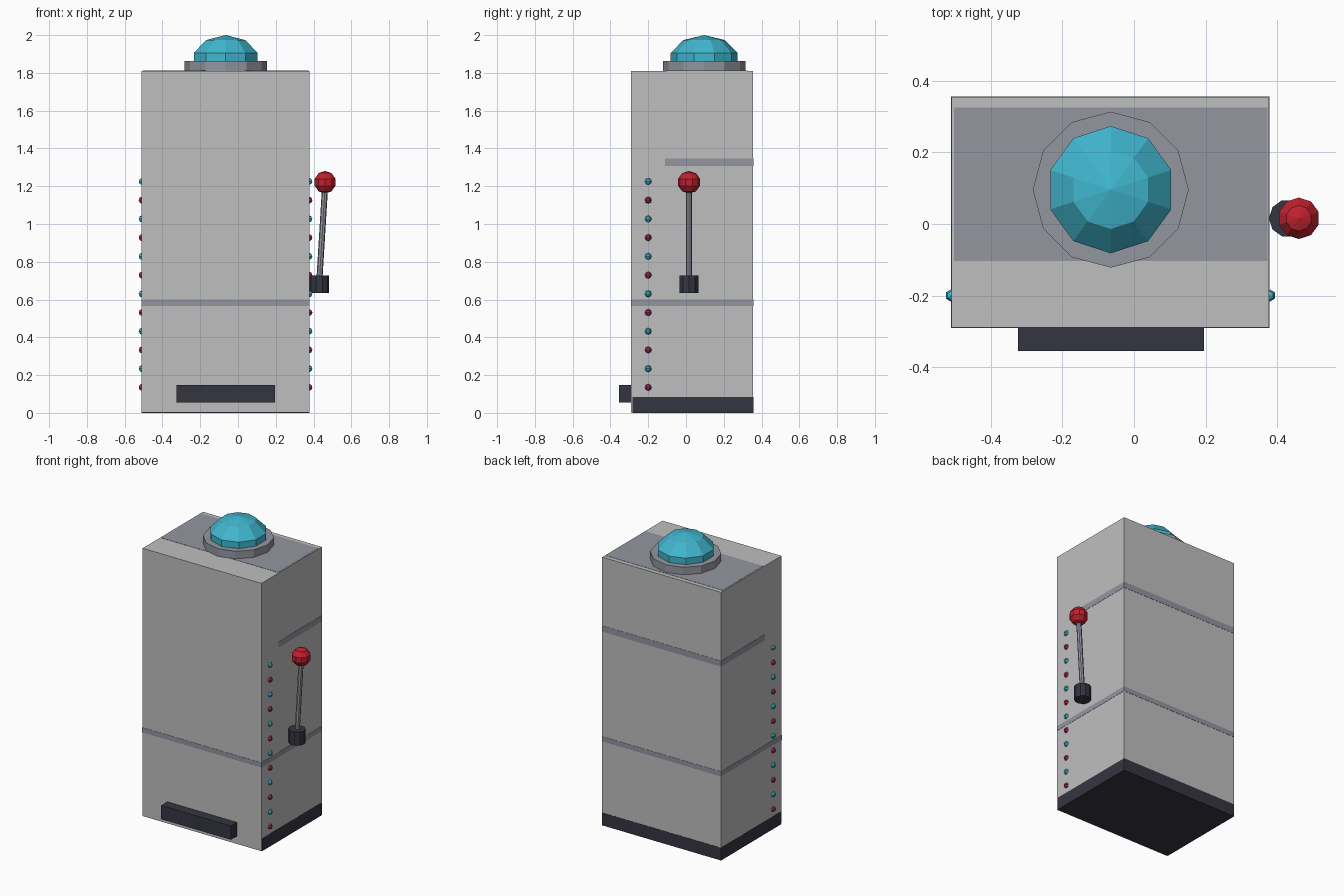
import bpy, math
from mathutils import Vector

if "Cube" in bpy.data.objects:
    bpy.data.objects.remove(bpy.data.objects["Cube"])


def srgb(r, g, b):
    lin = [(c / 255 / 12.92) if c < 10 else ((c / 255 + 0.055) / 1.055) ** 2.4 for c in (r, g, b)]
    return (*lin, 1)


def material(name, *rgb):
    m = bpy.data.materials.new(name)
    m.diffuse_color = srgb(*rgb)
    m.use_nodes = True
    m.node_tree.nodes["Principled BSDF"].inputs["Base Color"].default_value = m.diffuse_color
    return m


LIGHT = material("light_grey", 191, 191, 191)
STEEL = material("steel_grey", 147, 150, 160)
DARK = material("dark_slate", 53, 53, 66)
TEAL = material("teal", 64, 182, 206)
RED = material("red", 192, 32, 46)
MAGENTA = material("magenta", 165, 45, 88)


def finish(name, mat):
    ob = bpy.context.object
    ob.name = name
    ob.data.materials.append(mat)
    return ob


def box(name, mat, x0, x1, y0, y1, z0, z1):
    bpy.ops.mesh.primitive_cube_add(size=1, location=((x0 + x1) / 2, (y0 + y1) / 2, (z0 + z1) / 2))
    bpy.context.object.scale = (x1 - x0, y1 - y0, z1 - z0)
    return finish(name, mat)


def rod(name, mat, a, b, radius, sides, turn=0):
    a, b = Vector(a), Vector(b)
    d = b - a
    bpy.ops.mesh.primitive_cylinder_add(vertices=sides, radius=radius, depth=d.length, location=(a + b) / 2)
    ob = finish(name, mat)
    ob.rotation_euler = (0, math.atan2(d.x, d.z), turn)
    return ob


def ball(name, mat, loc, r, h, segs, rings):
    bpy.ops.mesh.primitive_uv_sphere_add(segments=segs, ring_count=rings, radius=1, location=loc)
    bpy.context.object.scale = (r, r, h)
    return finish(name, mat)


X0, X1, Y0, Y1, TOP = -0.51, 0.378, -0.29, 0.355, 1.81
E = 0.0015  # how far trim stands proud of the cabinet

# Cabinet and its flush trim
box("cabinet", LIGHT, X0, X1, Y0, Y1, 0.002, TOP)
box("base_plinth", DARK, X0 - E, X1 + E, -0.282, Y1 + E, 0, 0.085)
box("lower_band", STEEL, X0 - E, X1 + E, Y0 - E, Y1 + E, 0.567, 0.6)
box("upper_band", STEEL, X0 - E, X1 + E, -0.11, Y1 + E, 1.308, 1.348)
box("roof_panel", STEEL, -0.503, 0.373, -0.103, 0.326, TOP - 0.01, TOP + E)
box("front_tray", DARK, -0.325, 0.196, -0.355, Y0 + 0.01, 0.055, 0.148)

# Roof lamp
rod("lamp_ring", STEEL, (-0.065, 0.096, TOP - 0.01), (-0.065, 0.096, 1.862), 0.218, 12)
ball("lamp_dome", TEAL, (-0.065, 0.096, 1.8625), 0.187, 0.1375, 10, 5)

# Side lever
rod("lever_mount", DARK, (0.43, 0.016, 0.635), (0.43, 0.016, 0.727), 0.053, 10, math.pi / 10)
rod("lever_arm", STEEL, (0.43, 0.016, 0.69), (0.461, 0.016, 1.2), 0.016, 8)
ball("lever_knob", RED, (0.461, 0.016, 1.221), 0.061, 0.06, 10, 5)

# Alternating side bulbs
for side, x in (("left", X0), ("right", X1)):
    for i in range(12):
        ball(f"{side}_bulb_{i + 1}", TEAL if i % 2 else MAGENTA,
             (x, -0.2, 0.135 + i * 0.0991), 0.018, 0.018, 6, 4)
